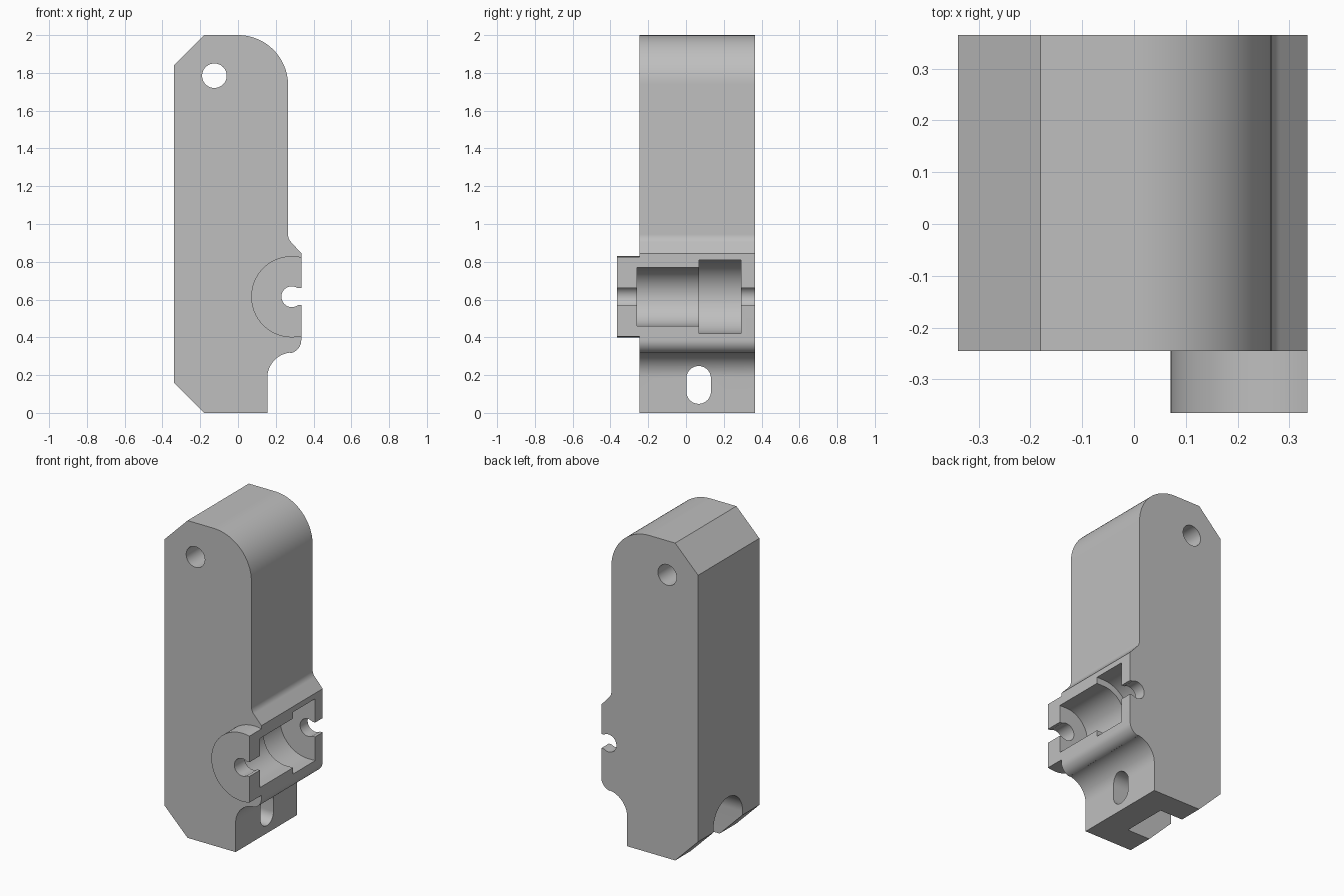
import bpy, bmesh
from math import cos, sin, radians, pi

cube = bpy.data.objects.get("Cube")
if cube:
    bpy.data.objects.remove(cube)

grey = bpy.data.materials.new("plain grey")
grey.use_nodes = True
grey.diffuse_color = (0.52, 0.52, 0.52, 1)
grey.node_tree.nodes["Principled BSDF"].inputs["Base Color"].default_value = (0.52, 0.52, 0.52, 1)


def arc(cx, cz, r, start, end, n=24):
    return [(cx + r * cos(radians(start + (end - start) * i / n)),
             cz + r * sin(radians(start + (end - start) * i / n))) for i in range(n + 1)]


def prism(name, profile, low, high, axis="y"):
    """Extrude a closed 2D profile along y (profile is x, z) or x (profile is y, z)."""
    bm = bmesh.new()
    place = (lambda p, d: (p[0], d, p[1])) if axis == "y" else (lambda p, d: (d, p[0], p[1]))
    face = bm.faces.new([bm.verts.new(place(p, low)) for p in profile])
    shift = (0, high - low, 0) if axis == "y" else (high - low, 0, 0)
    top = bmesh.ops.extrude_face_region(bm, geom=[face])
    bmesh.ops.translate(bm, vec=shift, verts=[v for v in top["geom"] if isinstance(v, bmesh.types.BMVert)])
    bmesh.ops.recalc_face_normals(bm, faces=bm.faces)
    mesh = bpy.data.meshes.new(name)
    bm.to_mesh(mesh)
    bm.free()
    mesh.materials.append(grey)
    obj = bpy.data.objects.new(name, mesh)
    bpy.context.collection.objects.link(obj)
    return obj


def combine(target, other, operation):
    mod = target.modifiers.new(operation.lower(), "BOOLEAN")
    mod.operation, mod.solver, mod.object = operation, "EXACT", other
    bpy.context.view_layer.objects.active = target
    bpy.ops.object.modifier_apply(modifier=mod.name)
    bpy.data.objects.remove(other)


FACE = 0.335            # flat side face
AX, AZ = 0.285, 0.615   # axle position
FRONT, BACK = -0.245, 0.365

# Main body outline
outline = [(-0.34, 0.16), (-0.18, 0), (0.155, 0)]
outline += arc(0.29, 0.185, 0.135, 180, 97)
outline += arc(0.265, 0.385, 0.07, -80, 0, 12)
outline += [(FACE, 0.845)]
outline += arc(0.325, 0.945, 0.06, 225, 180, 10)
outline += arc(0, 1.735, 0.265, 0, 90, 32)
outline += [(-0.18, 2), (-0.34, 1.84)]
body = prism("body", outline, FRONT, BACK)

# Axle boss on the front, trimmed flat at the side face
boss = [p for p in arc(AX, AZ, 0.215, 77, 283, 56)]
boss[0], boss[-1] = (FACE, boss[0][1]), (FACE, boss[-1][1])
combine(body, prism("axle_boss", boss, -0.365, FRONT + 0.01), "UNION")


def side_pocket(r, low, high):
    """Round-bottomed pocket opening through the side face."""
    shape = arc(AX, AZ, r, 90, 270, 40) + [(0.5, AZ - r), (0.5, AZ + r)]
    combine(body, prism("pocket_cutter", shape, low, high), "DIFFERENCE")


# Stepped roller pocket
side_pocket(0.155, -0.26, 0.08)
side_pocket(0.195, 0.07, 0.29)

# Snap-in axle slot: a round seat with a narrower mouth
seat = arc(AX, AZ, 0.055, 55, 305, 36)
mouth = [(0.5, seat[-1][1]), (0.5, seat[0][1])]
combine(body, prism("axle_cutter", seat + mouth, -0.5, 0.5), "DIFFERENCE")

# Pivot hole near the top
combine(body, prism("pivot_cutter", arc(-0.125, 1.785, 0.065, 0, 352.5, 47), -0.5, 0.5), "DIFFERENCE")

# Long fixing hole and the arched recess behind it
MID = 0.067
slot = arc(MID, 0.183, 0.065, 0, 180) + arc(MID, 0.113, 0.065, 180, 360)
combine(body, prism("fixing_cutter", slot, -0.5, 0.5, "x"), "DIFFERENCE")
recess = arc(MID, 0.183, 0.145, 0, 180, 36) + [(MID - 0.145, -0.1), (MID + 0.145, -0.1)]
combine(body, prism("recess_cutter", recess, -0.5, -0.02, "x"), "DIFFERENCE")

# Smooth the rounded surfaces, keep the edges sharp
bpy.ops.object.select_all(action="DESELECT")
body.select_set(True)
bpy.context.view_layer.objects.active = body
bpy.ops.object.shade_smooth_by_angle(angle=pi / 6)
